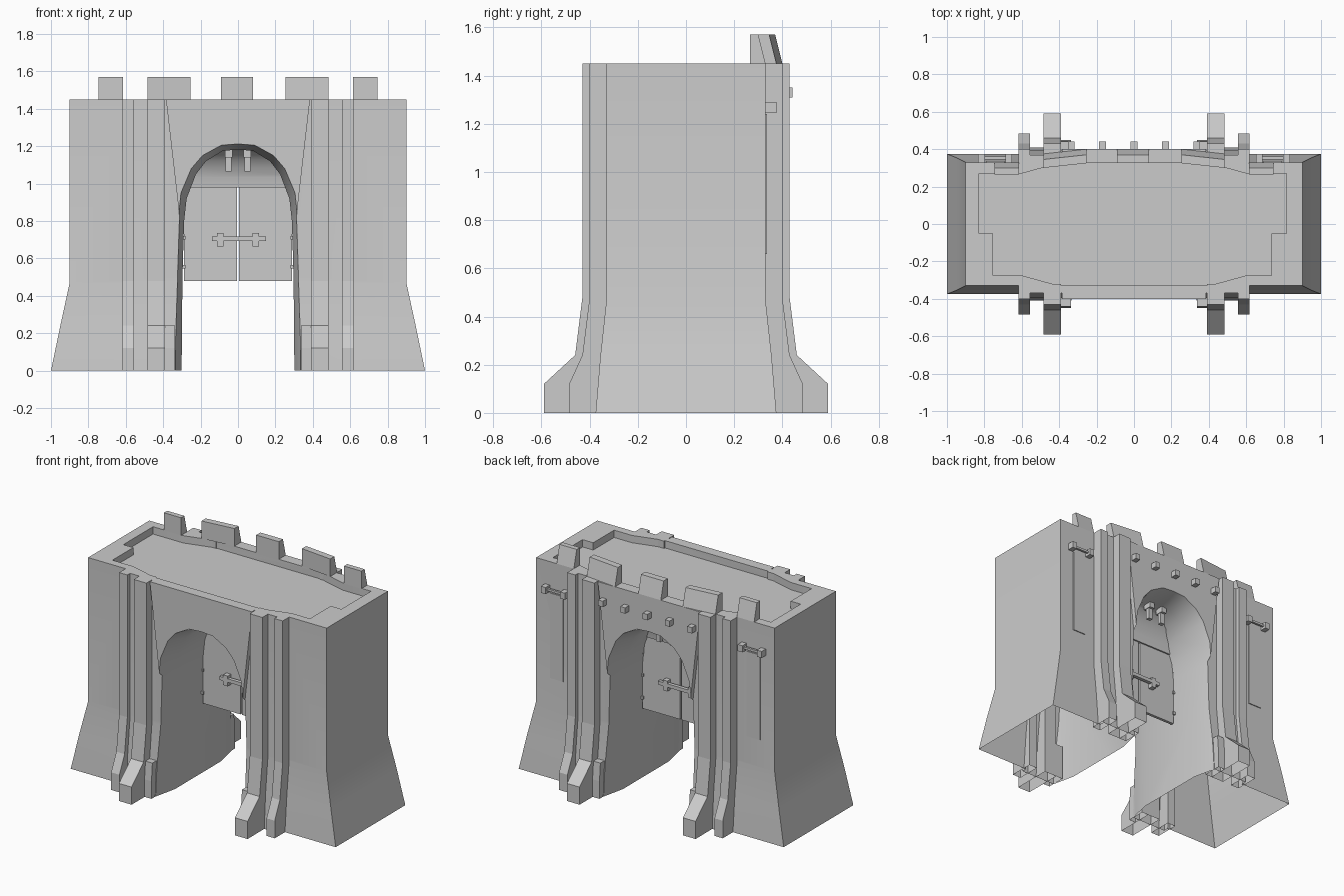
import bpy, bmesh, math

if "Cube" in bpy.data.objects:
    bpy.data.objects.remove(bpy.data.objects["Cube"])

stone = bpy.data.materials.new("grey_stone")
stone.diffuse_color = (0.6, 0.6, 0.6, 1)
stone.use_nodes = True
stone.node_tree.nodes["Principled BSDF"].inputs["Base Color"].default_value = stone.diffuse_color


def finish(name, bm, smooth=False):
    bmesh.ops.recalc_face_normals(bm, faces=bm.faces)
    me = bpy.data.meshes.new(name)
    bm.to_mesh(me)
    bm.free()
    me.materials.append(stone)
    ob = bpy.data.objects.new(name, me)
    bpy.context.collection.objects.link(ob)
    if smooth:
        shade(ob)
    return ob


def shade(ob):
    bpy.ops.object.select_all(action='DESELECT')
    ob.select_set(True)
    bpy.context.view_layer.objects.active = ob
    bpy.ops.object.shade_smooth_by_angle(angle=math.radians(30))


def loft(name, rings, cap_bottom=True, smooth=False):
    """Bridge equal-length rings of points and cap the ends."""
    bm = bmesh.new()
    vs = [[bm.verts.new(p) for p in r] for r in rings]
    n = len(vs[0])
    for a, b in zip(vs, vs[1:]):
        for i in range(n):
            j = (i + 1) % n
            bm.faces.new((a[i], a[j], b[j], b[i]))
    if cap_bottom:
        bm.faces.new(vs[0])
    bm.faces.new(vs[-1])
    return finish(name, bm, smooth)


def box(name, x0, x1, y0, y1, z0, z1):
    return loft(name, [[(x0, y0, z), (x1, y0, z), (x1, y1, z), (x0, y1, z)] for z in (z0, z1)])


def flared(name, levels, cap=True):
    """Stack of centred rectangles given as (half_x, half_y, z)."""
    return loft(name, [[(-x, -y, z), (x, -y, z), (x, y, z), (-x, y, z)] for x, y, z in levels], cap)


def boolean(ob, other, op):
    m = ob.modifiers.new("cut", 'BOOLEAN')
    m.operation, m.object, m.solver = op, other, 'EXACT'
    dg = bpy.context.evaluated_depsgraph_get()
    me = bpy.data.meshes.new_from_object(ob.evaluated_get(dg))
    ob.modifiers.clear()
    ob.data = me
    bpy.data.objects.remove(other)


# Main walls: flared tower mass, thicker middle and proud arch panel
body = flared("gate_walls", [(1, .375, 0), (.95, .355, .24), (.9, .33, .47), (.9, .33, 1.45)])
middle = flared("middle", [(.6, .41, 0), (.6, .395, .24), (.6, .37, .48), (.6, .37, 1.45)])
panel = loft("panel", [[(-.31, y, .8), (.31, y, .8), (.385, y, 1.45), (-.385, y, 1.45)] for y in (-.4, .4)])
boolean(body, middle, 'UNION')
boolean(body, panel, 'UNION')

# Arched passage, narrower inside, with a curved drop above the doors
half = [(.335, -.1), (.335, 0), (.33, .5), (.32, .8), (.305, .95), (.25, 1.08), (.19, 1.15), (.09, 1.205)]
arch = half + [(0, 1.212)] + [(-x, z) for x, z in reversed(half)]
rings = []
for y, s in ((-.7, 0), (-.4, 0), (-.25, 1), (.25, 1), (.4, 0), (.7, 0)):
    rings.append([(x * (1 - .1 * s), y, z - .03 * s * (z > .9)) for x, z in arch])
passage = loft("passage", rings)
curve = [(.02 + .2 * (1 - math.cos(t)), .98 + .21 * math.sin(t))
         for t in (math.pi / 12 * i for i in range(7))] + [(.26, 1.4)]
cove = curve + [(-y, z) for y, z in reversed(curve)]
boolean(passage, loft("cove", [[(x, y + .045, z) for y, z in cove] for x in (-.5, .5)]), 'DIFFERENCE')
boolean(body, passage, 'DIFFERENCE')

# Sunken roof deck behind the parapet
deck = [(-.83, .27), (-.6, .27), (-.4, .325), (.4, .325), (.6, .27), (.815, .27), (.815, -.05),
        (.735, -.05), (.735, -.275), (.6, -.275), (.4, -.33), (-.4, -.33), (-.6, -.275),
        (-.755, -.275), (-.755, -.05), (-.83, -.05)]
boolean(body, loft("deck", [[(x, y, z) for x, y in deck] for z in (1.4, 1.6)]), 'DIFFERENCE')

# The underside is open
bm = bmesh.new()
bm.from_mesh(body.data)
low = [f for f in bm.faces if all(v.co.z < .001 for v in f.verts)]
bmesh.ops.delete(bm, geom=low, context='FACES')
bm.to_mesh(body.data)
bm.free()
shade(body)


# Buttresses with stepped feet, on both faces and both sides
def buttress(name, x0, x1, path, sy):
    return loft(name, [[(x0, sy * .32, z), (x1, sy * .32, z), (x1, sy * y, z), (x0, sy * y, z)]
                       for y, z in path], False)


large = [(.59, 0), (.59, .12), (.46, .24), (.43, .48), (.43, 1.45)]
small = [(.485, 0), (.485, .12), (.43, .24), (.40, .48), (.40, 1.45)]
jamb = [(.45, 0), (.45, .12), (.44, .24)]
for sx in (-1, 1):
    for sy in (-1, 1):
        buttress("large_buttress", sx * .39, sx * .485, large, sy)
        buttress("small_buttress", sx * .555, sx * .617, small, sy)
        buttress("jamb_foot", sx * .338, sx * .39, jamb, sy)


# Battlements along the back parapet: (x, inner y, outer y) at both ends
def merlon(x0, i0, o0, x1, i1, o1):
    loft("merlon", [[(x0, i0, z), (x1, i1, z), (x1, o1 - d, z), (x0, o0 - d, z)]
                    for z, d in ((1.45, 0), (1.57, .03))])


merlon(-.09, .325, .40, .08, .325, .40)
for s in (-1, 1):
    merlon(s * .255, .325, .40, s * .485, .30, .375)
    merlon(s * .615, .265, .33, s * .745, .265, .33)

# Pegs above the back arch
for i in range(-2, 3):
    x = i * .168
    box("peg", x - .018, x + .018, .38, .442, 1.31, 1.35)

# Banners on rods at the back of each tower
for s in (-1, 1):
    for x in (.67, .815):
        box("rod_bracket", s * x - .018, s * x + .018, .32, .375, 1.245, 1.29)
    box("banner_rod", s * .742 - .08, s * .742 + .08, .345, .36, 1.262, 1.277)
    box("banner", s * .742 - .05, s * .742 + .05, .325, .336, .66, 1.24)

# Double door with hinges, crossbar and brackets
for s in (-1, 1):
    box("door_leaf", s * .006, s * .288, .035, .055, .48, .985)
    for z in (.555, .71, .865):
        box("hinge", s * .28, s * .298, .025, .065, z - .01, z + .01)
    for y0, y1 in ((0, .04), (.05, .09)):
        box("bar_bracket", s * .095 - .017, s * .095 + .017, y0, y1, .665, .735)
for y in (.012, .078):
    box("door_bar", -.14, .15, y - .012, y + .012, .693, .717)

# Hooks hanging below the vault on both sides
for sx in (-1, 1):
    for sy in (-1, 1):
        x, y = sx * .05, sy * .17 + .045
        box("hook_mount", x - .02, x + .02, y - .03, y + .03, 1.14, 1.2)
        box("hook", x - .016, x + .016, y - .014, y + .014, 1.065, 1.15)
